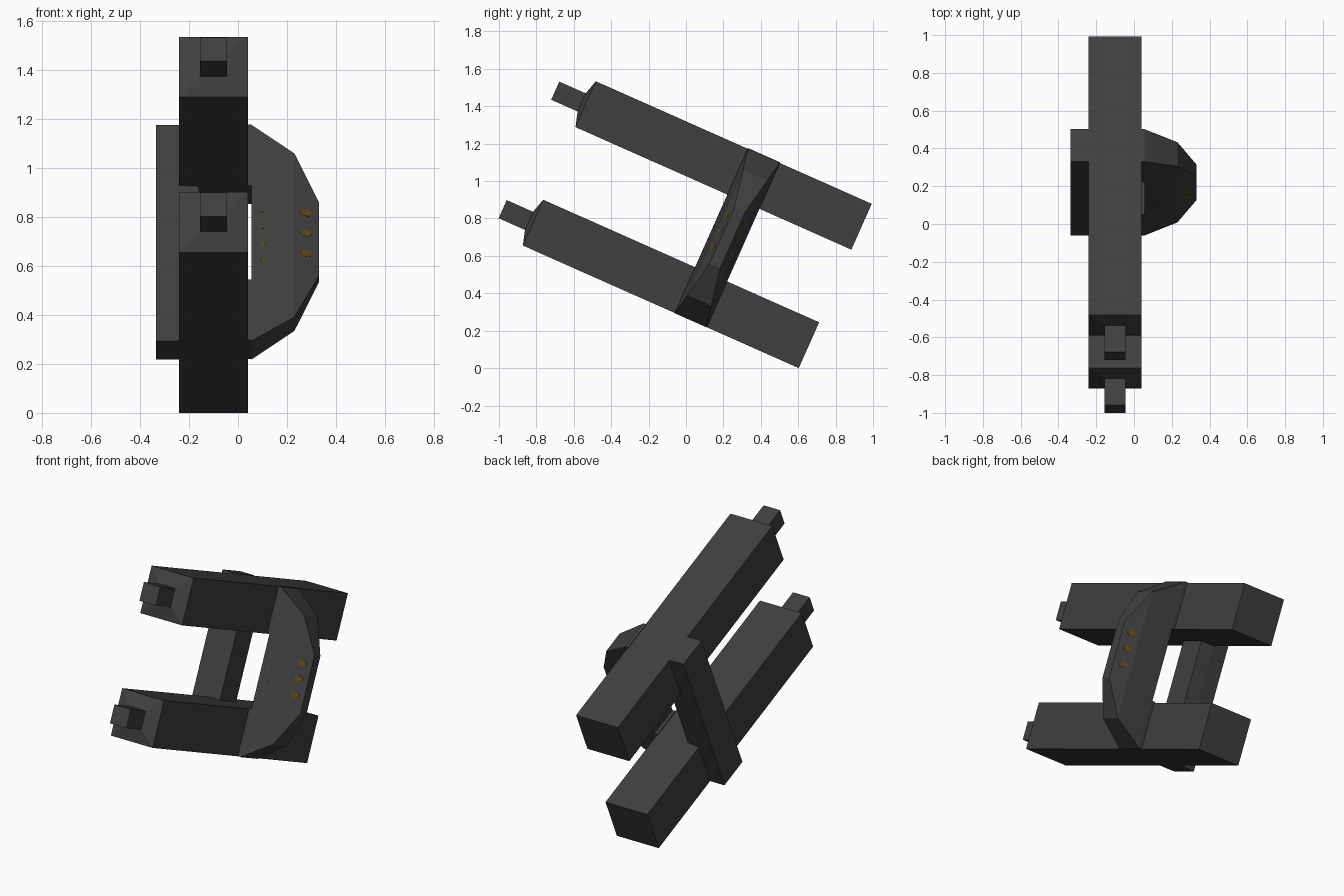
import bpy, bmesh, math
from mathutils import Matrix

if "Cube" in bpy.data.objects:
    bpy.data.objects.remove(bpy.data.objects["Cube"])

# Parts are built level (x, u along the barrels, v up) and then tilted nose-up
TILT = Matrix.Translation((0, 0.603, 0)) @ Matrix.Rotation(math.radians(-23.95), 4, 'X')
CU, CV = -0.632, 0.481      # centre of the side brackets


def material(name, rgb):
    m = bpy.data.materials.new(name)
    m.diffuse_color = (*rgb, 1)
    m.use_nodes = True
    m.node_tree.nodes["Principled BSDF"].inputs["Base Color"].default_value = m.diffuse_color
    return m


DARK = material("dark_grey", (0.05, 0.05, 0.05))
AMBER = material("dull_amber", (0.115, 0.065, 0.01))


def loft(name, rings, mat):
    """Join rings of equal point count into a closed solid."""
    bm = bmesh.new()
    vs = [[bm.verts.new(p) for p in r] for r in rings]
    n = len(vs[0])
    for a, b in zip(vs, vs[1:]):
        for i in range(n):
            j = (i + 1) % n
            bm.faces.new((a[i], a[j], b[j], b[i]))
    bm.faces.new(vs[0])
    bm.faces.new(vs[-1])
    bmesh.ops.recalc_face_normals(bm, faces=bm.faces)
    bm.transform(TILT)
    me = bpy.data.meshes.new(name)
    bm.to_mesh(me)
    bm.free()
    me.materials.append(mat)
    ob = bpy.data.objects.new(name, me)
    bpy.context.collection.objects.link(ob)
    return ob


def ring_u(u, cv, hx, hv):
    """Rectangle across a barrel."""
    return [(-0.10 + sx * hx, u, cv + sv * hv)
            for sx, sv in ((-1, -1), (1, -1), (1, 1), (-1, 1))]


def ring_x(x, hu, hv, cv=CV):
    """Rectangle across a bracket."""
    return [(x, CU + su * hu, cv + sv * hv)
            for su, sv in ((-1, -1), (1, -1), (1, 1), (-1, 1))]


# Two barrels with shallow tapered noses and square tips
for label, base in (("lower", 0.0), ("upper", 0.693)):
    cv = base + 0.134
    loft(label + "_barrel", [ring_u(0, cv, 0.14, 0.134),
                             ring_u(-1.614, cv, 0.14, 0.134),
                             ring_u(-1.638, cv, 0.055, 0.053)], DARK)
    loft(label + "_barrel_tip", [ring_u(-1.63, cv, 0.055, 0.053),
                                 ring_u(-1.792, cv, 0.055, 0.053)], DARK)

# Left bracket: flat bar, with a slightly tapered inner rib between the barrels
loft("left_bracket", [ring_x(-0.335, 0.094, 0.482), ring_x(-0.24, 0.094, 0.482)], DARK)
loft("left_bracket_rib", [ring_x(-0.24, 0.094, 0.23), ring_x(-0.16, 0.084, 0.23)], DARK)

# Right bracket: faceted guard on two thin feet
loft("right_guard", [ring_x(0.055, 0.094, 0.482), ring_x(0.23, 0.07, 0.365),
                     ring_x(0.33, 0.031, 0.164)], DARK)
for label, cv in (("lower", 0.138), ("upper", 0.829)):
    loft(label + "_guard_foot", [ring_x(0.035, 0.094, 0.136, cv),
                                 ring_x(0.056, 0.094, 0.136, cv)], DARK)


def half_width(x):
    """Half width of the guard at x, following its sloped facets."""
    if x < 0.23:
        return 0.094 - (x - 0.055) / 0.175 * 0.024
    return 0.07 - (x - 0.23) / 0.1 * 0.039


def spot(name, side, x, v, rx, rv):
    """Thin hexagonal plate lying on a sloped facet."""
    rings = []
    for lift in (-0.003, 0.002):
        r = []
        for k in range(6):
            a = k * math.pi / 3
            px = x + rx * math.cos(a)
            r.append((px, CU + side * (half_width(px) + lift), v + rv * math.sin(a)))
        rings.append(r)
    loft(name, rings, AMBER)


# Amber lights on the front and back facets of the guard
for side, label in ((-1, "front"), (1, "back")):
    for i in range(3):
        spot(f"{label}_light_{i + 1}", side, 0.279, 0.41 + 0.09 * i, 0.024, 0.017)
for i in range(4):
    spot(f"front_small_light_{i + 1}", -1, 0.103, 0.365 + 0.072 * i, 0.010, 0.006)
